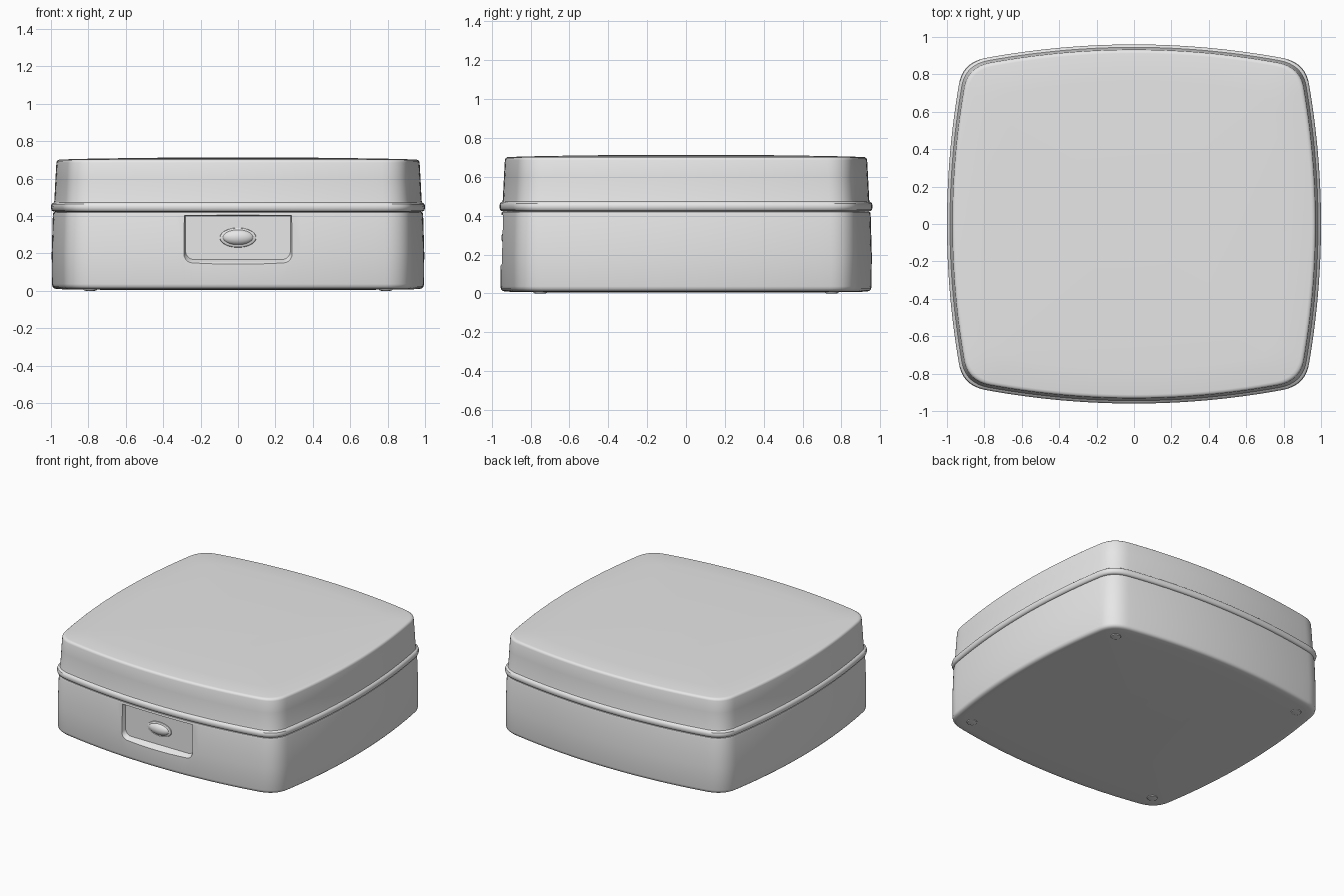
import bpy, bmesh, math
from mathutils import Vector

cube = bpy.data.objects.get("Cube")
if cube:
    bpy.data.objects.remove(cube, do_unlink=True)

grey = bpy.data.materials.new("plain grey")
grey.use_nodes = True
grey.diffuse_color = (0.8, 0.8, 0.8, 1)
grey.node_tree.nodes["Principled BSDF"].inputs["Base Color"].default_value = (0.8, 0.8, 0.8, 1)

HALF_X, HALF_Y, BULGE = 1.0, 0.96, 0.115


def bowed_square():
    """Closed outline with four bowed sides and rounded corners."""
    n = 14
    back = [(x, HALF_Y - BULGE * x * x)
            for x in (0.79 * i / n for i in range(n + 1))]
    side = [(HALF_X - BULGE * y * y, y)
            for y in (0.75 * (1 - i / n) for i in range(n + 1))]
    # Corner curve tangent to both bowed sides
    a, b = Vector(back[-1]), Vector(side[0])
    ta = Vector((1, -2 * BULGE * a.x))
    tb = Vector((-2 * BULGE * b.y, 1))
    t = (b - a).cross(tb) / ta.cross(tb)
    c = a + ta * t
    corner = []
    for i in range(1, 12):
        u = i / 12
        p = a * (1 - u) ** 2 + c * 2 * u * (1 - u) + b * u * u
        corner.append((p.x, p.y))
    quarter = back + corner + side
    right = quarter + [(x, -y) for x, y in reversed(quarter[:-1])]
    return right + [(-x, y) for x, y in reversed(right[1:-1])]


def finish(bm, name):
    bmesh.ops.recalc_face_normals(bm, faces=bm.faces)
    mesh = bpy.data.meshes.new(name)
    bm.to_mesh(mesh)
    bm.free()
    mesh.materials.append(grey)
    ob = bpy.data.objects.new(name, mesh)
    bpy.context.collection.objects.link(ob)
    return ob


def loft(name, rings):
    """Join equal rings of 3D points and cap both ends."""
    bm = bmesh.new()
    loops = [[bm.verts.new(p) for p in ring] for ring in rings]
    n = len(loops[0])
    for lo, hi in zip(loops, loops[1:]):
        for i in range(n):
            j = (i + 1) % n
            bm.faces.new((lo[i], lo[j], hi[j], hi[i]))
    bm.faces.new(loops[0])
    bm.faces.new(loops[-1])
    return finish(bm, name)


def shell(name, profile):
    outline = bowed_square()
    return loft(name, [[(x * s, y * s, z) for x, y in outline] for s, z in profile])


def smooth(ob, angle=35):
    bpy.ops.object.select_all(action='DESELECT')
    ob.select_set(True)
    bpy.context.view_layer.objects.active = ob
    bpy.ops.object.shade_smooth_by_angle(angle=math.radians(angle))


# Lower case: slightly domed underside, rounded lower edge, upright wall
base = shell("lower_case", [
    (0.3, 0.004), (0.7, 0.005), (0.94, 0.008), (0.972, 0.01), (0.984, 0.014),
    (0.992, 0.023), (0.995, 0.036), (0.996, 0.2), (0.99, 0.405),
    (0.987, 0.419), (0.975, 0.423)])

# Lid: rounded rim bead, tapering wall, gently domed top
lid = shell("lid", [
    (0.975, 0.422), (0.989, 0.424), (0.996, 0.43), (1.0, 0.442), (1.0, 0.452),
    (0.997, 0.463), (0.99, 0.469), (0.984, 0.473), (0.982, 0.482),
    (0.976, 0.6), (0.971, 0.685), (0.968, 0.694), (0.961, 0.7),
    (0.95, 0.702), (0.8, 0.706), (0.55, 0.71), (0.25, 0.713)])


# Recess in the front wall for the latch
def recess_ring(y, half_w, bottom, top, radius=0.045):
    pts = [(half_w, y, top)]
    for k in range(9):
        a = -math.pi / 2 * k / 8
        pts.append((half_w - radius + radius * math.cos(a), y,
                    bottom + radius + radius * math.sin(a)))
    return pts + [(-x, y, z) for x, y, z in reversed(pts)]


cutter = loft("recess_cutter", [
    recess_ring(-0.915, 0.28, 0.167, 0.4),
    recess_ring(-0.925, 0.284, 0.16, 0.4),
    recess_ring(-0.945, 0.288, 0.153, 0.403),
    recess_ring(-0.96, 0.3, 0.138, 0.406),
    recess_ring(-1.1, 0.3, 0.138, 0.406)])
cutter.hide_render = True
cut = base.modifiers.new("latch_recess", 'BOOLEAN')
cut.operation = 'DIFFERENCE'
cut.solver = 'EXACT'
cut.object = cutter
bpy.context.view_layer.objects.active = base
bpy.ops.object.modifier_apply(modifier=cut.name)
bpy.data.objects.remove(cutter, do_unlink=True)

# Oval latch button on a flat collar
bm = bmesh.new()
bmesh.ops.create_uvsphere(bm, u_segments=40, v_segments=20, radius=1)
for v in bm.verts:
    v.co = Vector((v.co.x * 0.085, v.co.y * 0.035 - 0.915, v.co.z * 0.042 + 0.286))
button = finish(bm, "latch_button")


def oval(y, rx, rz):
    return [(rx * math.cos(a), y, 0.284 + rz * math.sin(a))
            for a in (math.tau * i / 40 for i in range(40))]


collar = loft("latch_collar", [oval(-0.91, 0.099, 0.054), oval(-0.921, 0.096, 0.051),
                               oval(-0.926, 0.086, 0.043)])

# Four small feet under the corners
feet = []
for sx, label_x in ((1, "left"), (-1, "right")):
    for sy, label_y in ((1, "back"), (-1, "front")):
        rings = [[(sx * 0.79 + r * math.cos(a), sy * 0.75 + r * math.sin(a), z)
                  for a in (math.tau * i / 24 for i in range(24))]
                 for r, z in ((0.026, 0.0), (0.034, 0.002), (0.037, 0.012))]
        feet.append(loft(f"{label_y}_{label_x}_foot", rings))

for part in [base, lid, button, collar] + feet:
    smooth(part)
